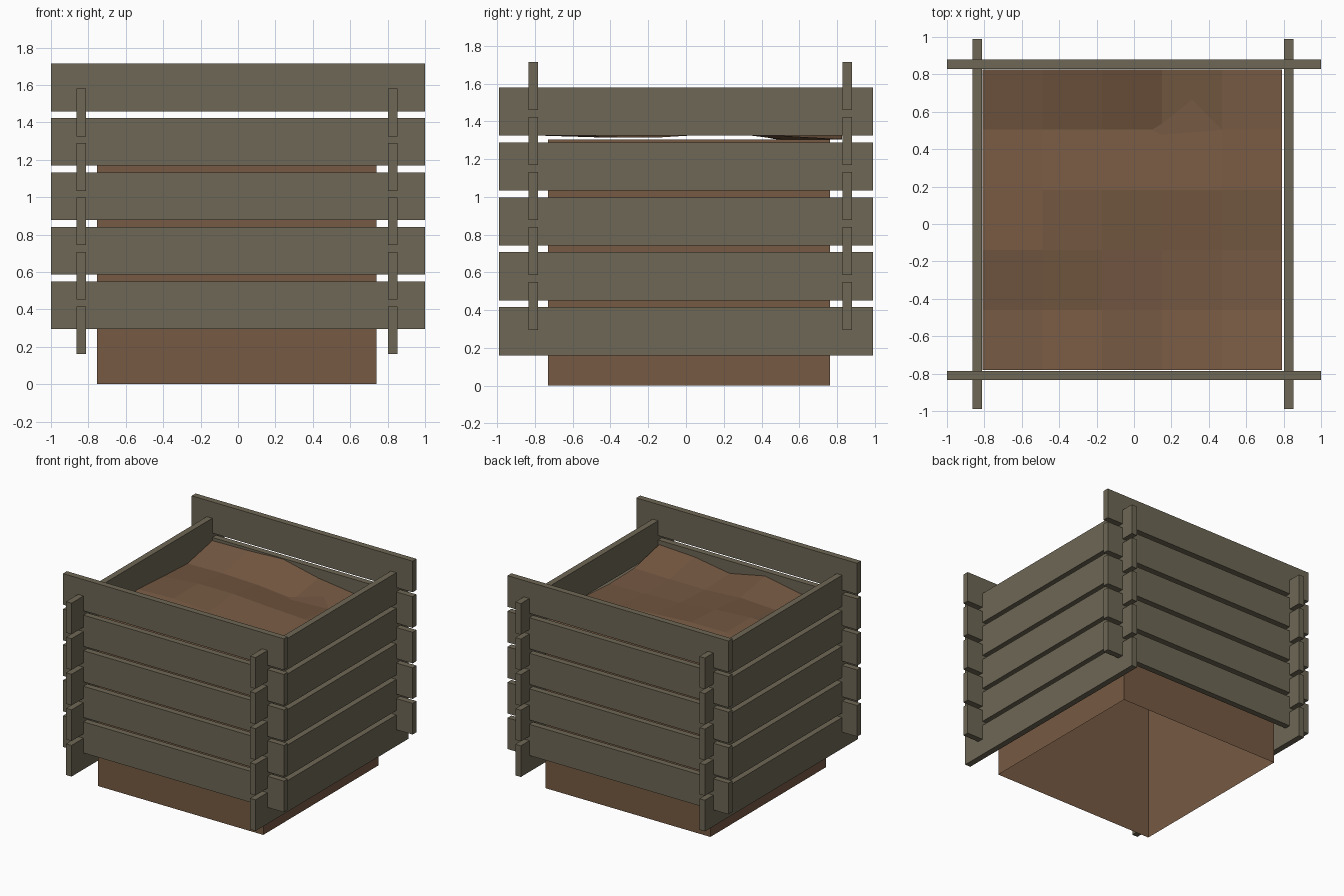
import bpy, bmesh

if "Cube" in bpy.data.objects:
    bpy.data.objects.remove(bpy.data.objects["Cube"])


def material(name, rgb):
    m = bpy.data.materials.new(name)
    m.diffuse_color = (*rgb, 1)
    m.use_nodes = True
    m.node_tree.nodes["Principled BSDF"].inputs["Base Color"].default_value = m.diffuse_color
    return m


wood = material("weathered_wood", (0.155, 0.135, 0.09))
soil = material("soil", (0.18, 0.10, 0.055))


def finish(name, bm, mat):
    mesh = bpy.data.meshes.new(name)
    bm.to_mesh(mesh)
    bm.free()
    mesh.materials.append(mat)
    obj = bpy.data.objects.new(name, mesh)
    bpy.context.collection.objects.link(obj)


def box(name, lo, hi, mat, open_bottom=False):
    bm = bmesh.new()
    bmesh.ops.create_cube(bm, size=1)
    for v in bm.verts:
        v.co = [lo[i] if v.co[i] < 0 else hi[i] for i in range(3)]
    if open_bottom:
        bm.normal_update()
        under = [f for f in bm.faces if f.normal.z < -0.5]
        bmesh.ops.delete(bm, geom=under, context='FACES')
    finish(name, bm, mat)


# Interlocking boards: side boards sit half a step lower than front and back
STEP, HEIGHT = 0.291, 0.255
for i in range(5):
    z = 0.161 + i * STEP
    for side, x in (("left", -0.864), ("right", 0.802)):
        box(f"{side}_board_{i + 1}", (x, -0.99, z), (x + 0.05, 0.99, z + HEIGHT), wood)
    z = 0.295 + i * STEP
    for side, y in (("front", -0.835), ("back", 0.83)):
        box(f"{side}_board_{i + 1}", (-1, y, z), (1, y + 0.05, z + HEIGHT), wood)

# Hollow soil core, open underneath
box("soil_core", (-0.755, -0.73, 0), (0.74, 0.763, 1.305), soil, open_bottom=True)

# Uneven soil surface: a 5 x 5 sheet, heights listed front row to back row
heights = [
    (1.36, 1.33, 1.39, 1.325, 1.375, 1.39),
    (1.33, 1.32, 1.335, 1.315, 1.315, 1.32),
    (1.37, 1.38, 1.36, 1.33, 1.32, 1.315),
    (1.35, 1.38, 1.38, 1.36, 1.345, 1.335),
    (1.335, 1.34, 1.33, 1.30, 1.305, 1.325),
    (1.40, 1.405, 1.42, 1.35, 1.31, 1.305),
]
bm = bmesh.new()
grid = [[bm.verts.new((-0.81 + 0.32 * c, -0.78 + 0.321 * r, h))
         for c, h in enumerate(row)] for r, row in enumerate(heights)]
for r in range(5):
    for c in range(5):
        bm.faces.new((grid[r][c], grid[r][c + 1], grid[r + 1][c + 1], grid[r + 1][c]))
finish("soil_surface", bm, soil)
